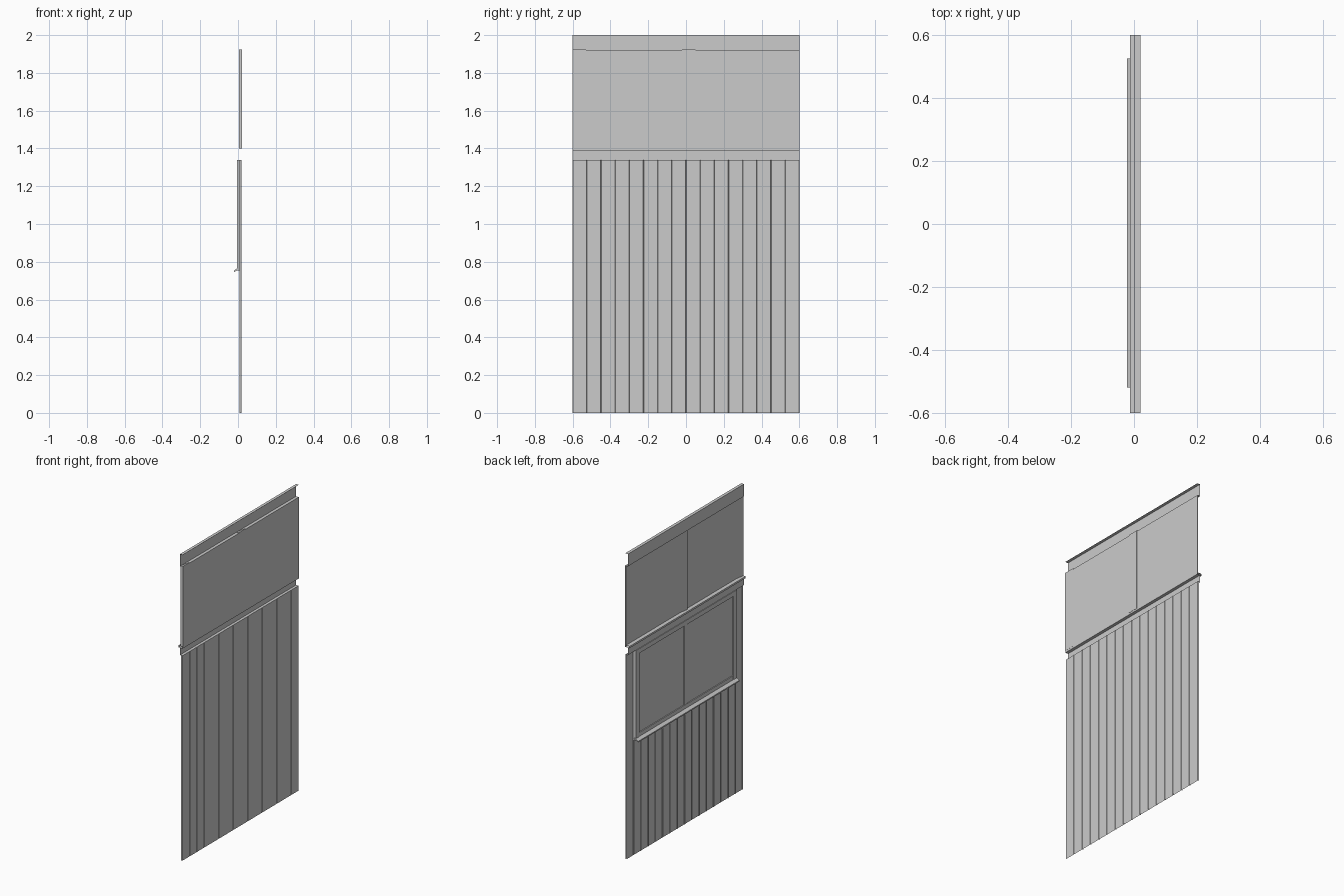
import bpy, bmesh

cube = bpy.data.objects.get("Cube")
if cube:
    bpy.data.objects.remove(cube, do_unlink=True)

GREY = (0.6, 0.6, 0.6, 1)
grey = bpy.data.materials.new("plain grey")
grey.use_nodes = True
grey.diffuse_color = GREY
grey.node_tree.nodes["Principled BSDF"].inputs["Base Color"].default_value = GREY

HALF = 0.6          # half the panel width
BOARD_TOP = 1.34
SILL_Z = 0.76


def finish(name, bm):
    mesh = bpy.data.meshes.new(name)
    bm.to_mesh(mesh)
    bm.free()
    mesh.materials.append(grey)
    ob = bpy.data.objects.new(name, mesh)
    bpy.context.collection.objects.link(ob)
    return ob


def sweep(name, points, offset, closed=False, caps=False):
    """Extrude a line of points along an offset, as a sheet or a solid."""
    bm = bmesh.new()
    start = [bm.verts.new(p) for p in points]
    end = [bm.verts.new([a + b for a, b in zip(p, offset)]) for p in points]
    n = len(points)
    for i in range(n if closed else n - 1):
        j = (i + 1) % n
        bm.faces.new((start[i], start[j], end[j], end[i]))
    if caps:
        bm.faces.new(start[::-1])
        bm.faces.new(end)
    bmesh.ops.recalc_face_normals(bm, faces=bm.faces)
    return finish(name, bm)


def along_y(name, xz, y0, y1, **kw):
    return sweep(name, [(x, y0, z) for x, z in xz], (0, y1 - y0, 0), **kw)


def upright(name, xy, z0, z1, **kw):
    return sweep(name, [(x, y, z0) for x, y in xy], (0, 0, z1 - z0), **kw)


def box(name, x0, x1, y0, y1, z0, z1):
    outline = [(x0, y0), (x1, y0), (x1, y1), (x0, y1)]
    return upright(name, outline, z0, z1, closed=True, caps=True)


# Grooved vertical boarding, a single folded sheet with a back face
pitch, groove = 0.075, 0.004
outline = []
for i in range(16):
    y = -HALF + i * pitch
    outline += [(0.014, y), (0.018, y + groove / 2),
                (0.018, y + pitch - groove / 2)]
outline.append((0.014, HALF))
upright("boarding", outline, 0, BOARD_TOP)
upright("boarding_back", [(x - 0.005, y) for x, y in outline], 0, BOARD_TOP)
along_y("boarding_top", [(0, BOARD_TOP), (0.018, BOARD_TOP)], -HALF, HALF)

# Folded flashing: open-ended ledge with an upstand below it
along_y("ledge", [(-0.012, 1.388), (0.02, 1.388), (0.02, 1.4), (-0.012, 1.4)],
        -HALF, HALF, closed=True)
along_y("ledge_apron", [(0, 1.388), (0, BOARD_TOP)], -HALF, HALF)

# Top fascia with a lip
along_y("fascia", [(0.02, 2), (0, 2), (0, 1.92)], -HALF, HALF)

# Upper panels, with wedge-backed posts
for i, (y0, y1, end) in enumerate([(-HALF, -0.53, -0.02), (-0.02, 0.05, HALF)]):
    wedge = [(0.004, y0), (0.021, y0), (0.021, y1), (0.016, y1)]
    upright(f"upper_post_{i}", wedge, 1.4, 1.925, closed=True, caps=True)
    box(f"upper_panel_{i}", 0.014, 0.02, y1, end, 1.4, 1.92)
along_y("upper_panel_head", [(0, 1.92), (0.02, 1.92)], -HALF, HALF)

# Window: frame, centre bar, panes and sloping sill
W = 0.52
for name, y in (("right_jamb", -W), ("left_jamb", W - 0.035)):
    box(name, -0.004, 0.013, y, y + 0.035, SILL_Z, BOARD_TOP)
box("centre_bar", 0, 0.013, -0.018, 0.018, SILL_Z, BOARD_TOP)
box("window_head", -0.004, 0.013, -W, W, BOARD_TOP - 0.03, BOARD_TOP)
box("window_bottom_rail", -0.002, 0.013, -W, W, SILL_Z, SILL_Z + 0.03)
for name, y in (("right_pane", -W + 0.035), ("left_pane", 0.018)):
    box(name, 0.004, 0.008, y, y + W - 0.053, SILL_Z + 0.03, BOARD_TOP - 0.03)
along_y("window_sill", [(-0.022, 0.745), (-0.022, 0.753), (-0.004, 0.765),
                        (0.013, 0.765), (0.013, 0.755), (-0.004, 0.755)],
        -W, W + 0.005, closed=True, caps=True)
